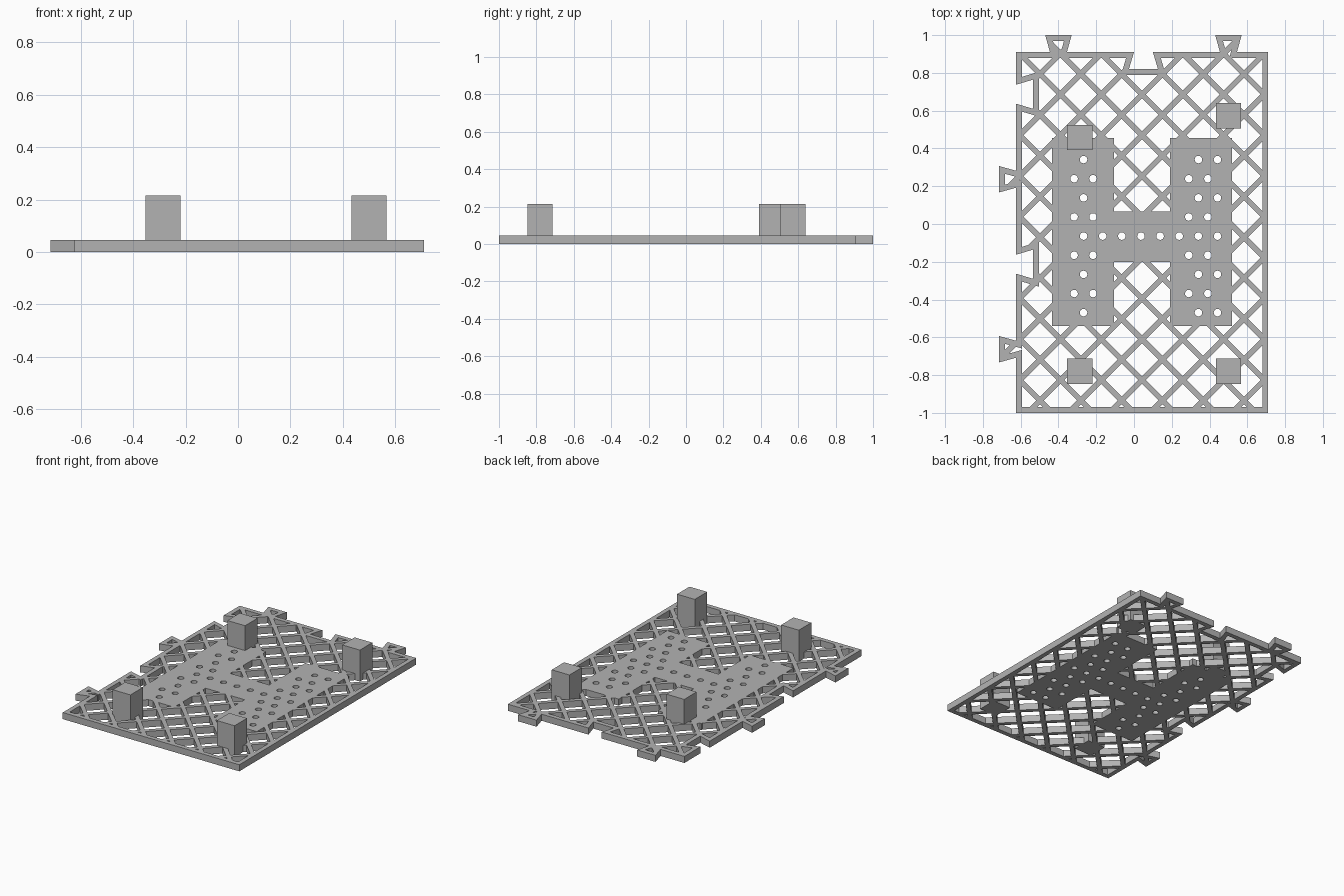
import bpy, bmesh, math
from mathutils import Vector

if "Cube" in bpy.data.objects:
    bpy.data.objects.remove(bpy.data.objects["Cube"])

T = 0.045          # plate thickness
RIM = 0.031        # rim width
X0, X1, Y0, Y1 = -0.625, 0.71, -1.0, 0.91

grey = bpy.data.materials.new("light_grey")
grey.diffuse_color = (0.45, 0.45, 0.45, 1)
grey.use_nodes = True
grey.node_tree.nodes["Principled BSDF"].inputs["Base Color"].default_value = grey.diffuse_color


def prism(name, loops, z0, z1):
    """Extrude counter-clockwise 2D outlines into closed solids."""
    bm = bmesh.new()
    for pts in loops:
        lo = [bm.verts.new((p[0], p[1], z0)) for p in pts]
        hi = [bm.verts.new((p[0], p[1], z1)) for p in pts]
        bm.faces.new(hi)
        bm.faces.new(lo[::-1])
        n = len(pts)
        for i in range(n):
            j = (i + 1) % n
            bm.faces.new((lo[i], lo[j], hi[j], hi[i]))
    me = bpy.data.meshes.new(name)
    bm.to_mesh(me)
    bm.free()
    ob = bpy.data.objects.new(name, me)
    ob.data.materials.append(grey)
    bpy.context.collection.objects.link(ob)
    return ob


def cut(ob, other, op):
    """Apply a boolean and discard the cutter."""
    mod = ob.modifiers.new("cut", 'BOOLEAN')
    mod.operation, mod.solver, mod.object = op, 'EXACT', other
    bpy.context.view_layer.objects.active = ob
    bpy.ops.object.modifier_apply(modifier=mod.name)
    bpy.data.objects.remove(other)


def rect(x0, x1, y0, y1):
    return [(x0, y0), (x1, y0), (x1, y1), (x0, y1)]


def disc(x, y, r, n=16):
    return [(x + r * math.cos(2 * math.pi * k / n),
             y + r * math.sin(2 * math.pi * k / n)) for k in range(n)]


def dovetail(center, direction, out, tab):
    """Four outline points of a flared tab (outwards) or socket (inwards)."""
    c, d, o = Vector(center), Vector(direction), Vector(out)
    base, tip, depth = (0.045, 0.07, 0.09) if tab else (0.05, 0.077, -0.09)
    return [c - d * base, c - d * tip + o * depth,
            c + d * tip + o * depth, c + d * base]


def inset(pts, w):
    """Offset a counter-clockwise outline inwards by w."""
    res = []
    for i, p in enumerate(pts):
        a = (p - pts[i - 1]).normalized()
        b = (pts[(i + 1) % len(pts)] - p).normalized()
        na, nb = Vector((-a.y, a.x)), Vector((-b.y, b.x))
        res.append(p + (na + nb) * (w / (1 + na.dot(nb))))
    return res


# Outline with interlocking tabs and sockets on the back and left edges
outline = [Vector((X0, Y0)), Vector((X1, Y0)), Vector((X1, Y1))]
for x, tab in ((0.5, True), (0.05, False), (-0.4, True)):
    outline += dovetail((x, Y1), (-1, 0), (0, 1), tab)
outline.append(Vector((X0, Y1)))
for y, tab in ((0.687, False), (0.237, True), (-0.213, False), (-0.663, True)):
    outline += dovetail((X0, y), (0, -1), (-1, 0), tab)

# Diamond openings of the lattice, kept inside the rim
STEP, HALF = 0.108, 0.0875
diamonds = []
for i in range(-8, 9):
    for j in range(-11, 12):
        if (i + j) % 2 == 0:
            x, y = 0.0425 + STEP * i, -0.07 + STEP * j
            diamonds.append([(x + HALF, y), (x, y + HALF),
                             (x - HALF, y), (x, y - HALF)])
openings = prism("lattice_openings", diamonds, -0.1, 0.1)
cut(openings, prism("inner_area", [inset(outline, RIM)], -0.2, 0.2), 'INTERSECT')

# Solid H-shaped panel and solid post bases are left uncut
h_panel = [(-0.435, -0.54), (-0.105, -0.54), (-0.105, -0.2), (0.19, -0.2),
           (0.19, -0.54), (0.52, -0.54), (0.52, 0.455), (0.19, 0.455),
           (0.19, 0.065), (-0.105, 0.065), (-0.105, 0.455), (-0.435, 0.455)]
cut(openings, prism("panel_area", [h_panel], -0.3, 0.3), 'DIFFERENCE')
P = 0.067
posts = [(-0.287, 0.458), (0.5, 0.573), (-0.287, -0.78), (0.5, -0.78)]
squares = [rect(x - P, x + P, y - P, y + P) for x, y in posts]
cut(openings, prism("post_area", squares, -0.4, 0.4), 'DIFFERENCE')

plate = prism("lattice_plate", [outline], 0, T)
cut(plate, openings, 'DIFFERENCE')

# Staggered round mounting holes
S = 0.1013
holes = []
for row in range(9):
    y = 0.341 - S * row
    if row % 2:
        xs = [-0.317, -0.217, 0.29, 0.391]
    else:
        xs = [-0.267, 0.341, 0.442]
    if row == 4:
        xs = [-0.267 + S * k for k in range(8)]
    holes += [disc(x, y, 0.02) for x in xs]
cut(plate, prism("mounting_holes", holes, -0.1, 0.1), 'DIFFERENCE')

# Square standoff posts
for k, sq in enumerate(squares):
    prism("standoff_post_%d" % (k + 1), [sq], T, 0.215)
